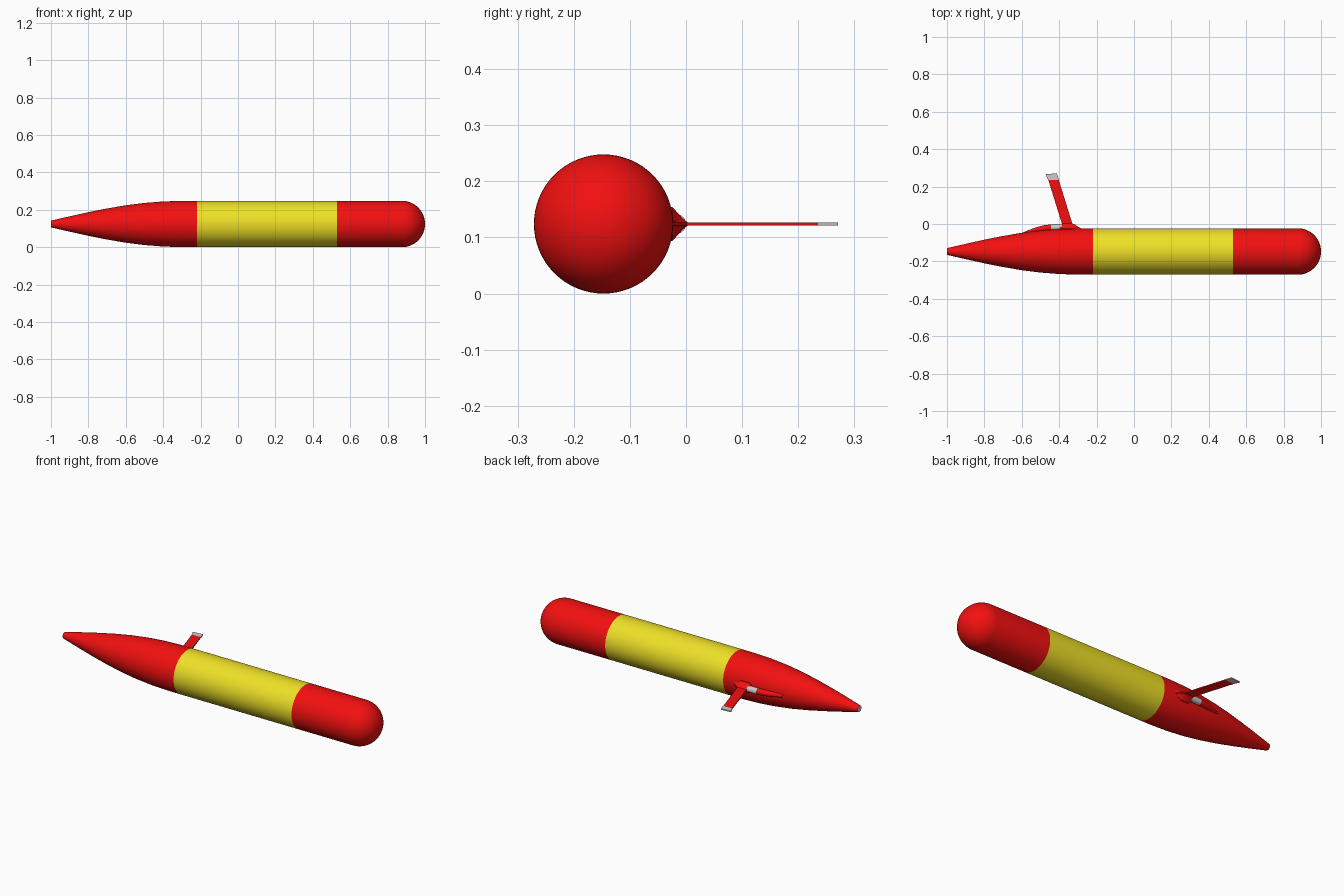
import bpy, bmesh
from math import sin, cos, pi, radians

if "Cube" in bpy.data.objects:
    bpy.data.objects.remove(bpy.data.objects["Cube"])

CY, CZ, R = -0.147, 0.124, 0.124


def material(name, rgb):
    m = bpy.data.materials.new(name)
    m.diffuse_color = (*rgb, 1)
    m.use_nodes = True
    m.node_tree.nodes["Principled BSDF"].inputs["Base Color"].default_value = m.diffuse_color
    return m


RED = material("red_paint", (0.9, 0.005, 0.005))
YELLOW = material("yellow_paint", (0.86, 0.75, 0.02))


def finish(name, bm, mat=None):
    bmesh.ops.remove_doubles(bm, verts=bm.verts, dist=1e-5)
    bmesh.ops.recalc_face_normals(bm, faces=bm.faces)
    me = bpy.data.meshes.new(name)
    bm.to_mesh(me)
    bm.free()
    ob = bpy.data.objects.new(name, me)
    bpy.context.collection.objects.link(ob)
    if mat:
        me.materials.append(mat)
    bpy.ops.object.select_all(action='DESELECT')
    ob.select_set(True)
    bpy.context.view_layer.objects.active = ob
    bpy.ops.object.shade_smooth_by_angle(angle=radians(35))
    return ob


def loft(name, rings, mat=None, closed=True, caps=False):
    bm = bmesh.new()
    vs = [[bm.verts.new(p) for p in ring] for ring in rings]
    n = len(vs[0])
    for a, b in zip(vs, vs[1:]):
        for i in range(n if closed else n - 1):
            j = (i + 1) % n
            bm.faces.new((a[i], a[j], b[j], b[i]))
    if caps:
        bm.faces.new(vs[0])
        bm.faces.new(vs[-1])
    return finish(name, bm, mat)


def circle(x, r, y=CY, n=64):
    return [(x, y + r * cos(2 * pi * i / n), CZ + r * sin(2 * pi * i / n)) for i in range(n)]


def lathe(name, profile, mat=None, **kw):
    return loft(name, [circle(x, r, **kw) for x, r in profile], mat)


# Main body: tapered tail, yellow band, rounded nose
tail = [(-1, .018), (-.9, .041), (-.8, .063), (-.7, .083), (-.6, .100), (-.5, .1125),
        (-.4, .1205), (-.3, .1237), (-.22, R)]
lathe("tail_section", tail, RED)
lathe("middle_band", [(-.22, R), (.53, R)], YELLOW)
dome = [(1 - R + R * sin(pi / 2 * k / 16), R * cos(pi / 2 * k / 16)) for k in range(17)]
lathe("nose_section", [(.53, R)] + dome, RED)

# Grey end plate on the tail
lathe("tail_plate", [(-1, .018), (-1, 0)])

# Fin pod: faired wedge in front, grey collar, tapering red tail
wedge = [(-.28, -.027, .004), (-.32, .000, .024), (-.335, .003, .030), (-.38, .003, .030), (-.395, -.004, .024)]
loft("pod_front", [[(x, -.04, CZ - w), (x, -.024, CZ - w), (x, top - .008, CZ - w * .3),
                    (x, top, CZ - .003), (x, top, CZ + .003),
                    (x, top - .008, CZ + w * .3), (x, -.024, CZ + w), (x, -.04, CZ + w)]
                   for x, top, w in wedge], RED, caps=True)
loft("pod_collar", [circle(-.385, .0175, -.0175, 24), circle(-.445, .0175, -.019, 24)], caps=True)
taper = [(-.445, .0175, -.0195), (-.48, .0165, -.023), (-.52, .0145, -.031),
         (-.56, .011, -.042), (-.605, .003, -.053)]
loft("pod_tail", [circle(x, r, y, 24) for x, r, y in taper], RED, caps=True)


# Swept fin with grey tip
def plate(name, outline, mat=None, t=.003):
    loft(name, [[(x, y, CZ + s * t) for x, y in outline] for s in (-1, 1)], mat, caps=True)


plate("fin", [(-.326, -.01), (-.382, -.01), (-.458, .235), (-.402, .235)], RED)
plate("fin_tip", [(-.400, .235), (-.458, .235), (-.473, .266), (-.413, .271)])
